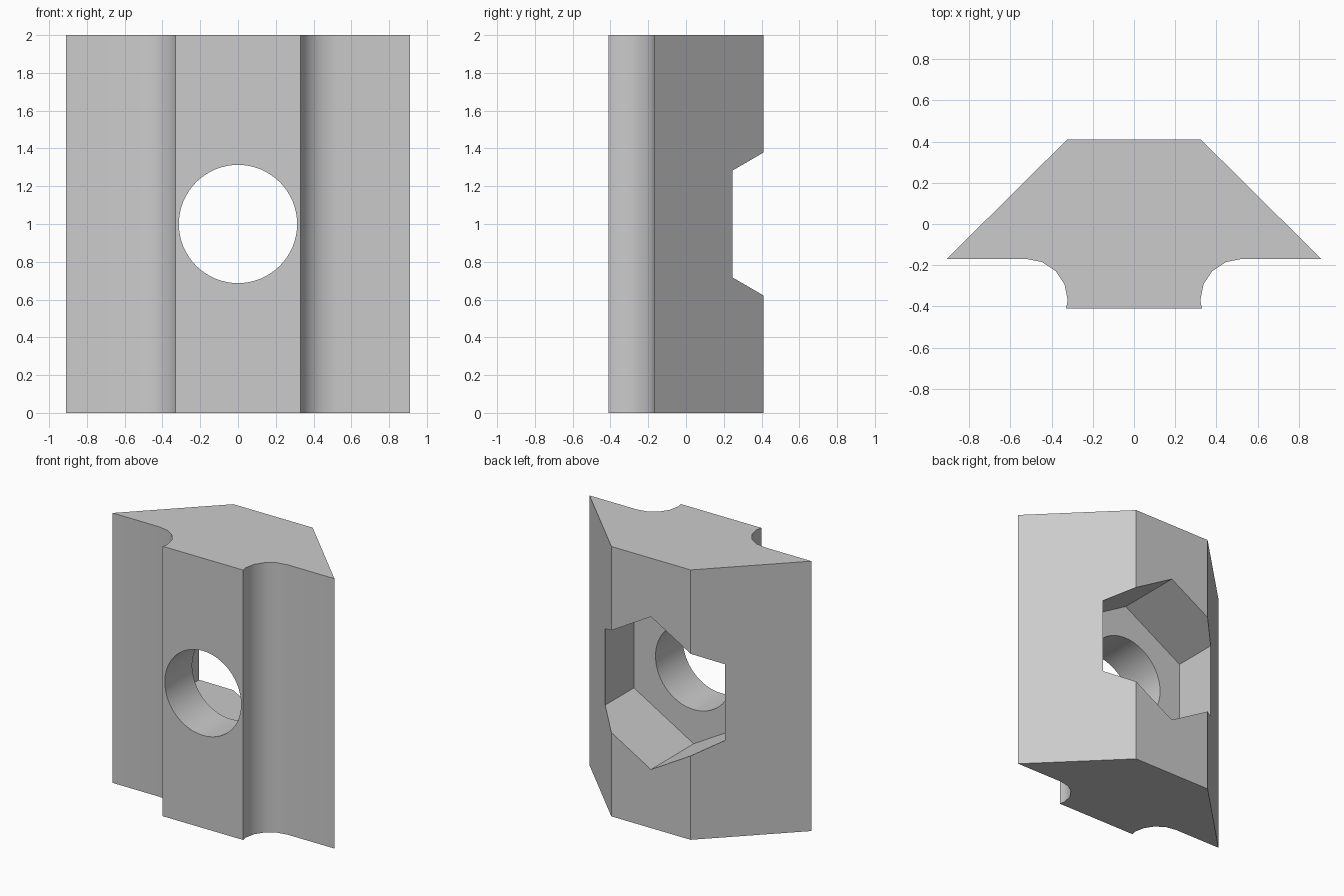
import bpy
import bmesh
from math import sin, cos, pi, radians
from mathutils import Vector

cube = bpy.data.objects.get("Cube")
if cube:
    bpy.data.objects.remove(cube, do_unlink=True)

HEIGHT = 2.0
BACK, SHOULDER, FRONT = 0.41, -0.17, -0.41
HOLE_RADIUS = 0.313
HEX_RADIUS = 0.566
POCKET_FLOOR = -0.09

# Single plain grey metal
metal = bpy.data.materials.new("grey metal")
metal.use_nodes = True
grey = (0.6, 0.6, 0.6, 1.0)
metal.diffuse_color = grey
metal.node_tree.nodes["Principled BSDF"].inputs["Base Color"].default_value = grey


def prism(name, outline, sweep):
    """Extrude a closed outline of 3D points along the sweep vector."""
    bm = bmesh.new()
    face = bm.faces.new([bm.verts.new(p) for p in outline])
    result = bmesh.ops.extrude_face_region(bm, geom=[face], use_keep_orig=True)
    moved = [g for g in result["geom"] if isinstance(g, bmesh.types.BMVert)]
    bmesh.ops.translate(bm, verts=moved, vec=Vector(sweep))
    bmesh.ops.recalc_face_normals(bm, faces=bm.faces)
    mesh = bpy.data.meshes.new(name)
    bm.to_mesh(mesh)
    bm.free()
    mesh.materials.append(metal)
    obj = bpy.data.objects.new(name, mesh)
    bpy.context.collection.objects.link(obj)
    return obj


def ring(radius, sides, y):
    """Upright polygon around the bore axis, with a corner at the top."""
    angles = [2 * pi * i / sides for i in range(sides)]
    return [(radius * sin(a), y, HEIGHT / 2 + radius * cos(a)) for a in angles]


def cut(target, cutter):
    cutter.hide_render = True
    mod = target.modifiers.new("cut", "BOOLEAN")
    mod.operation = "DIFFERENCE"
    mod.solver = "EXACT"
    mod.object = cutter
    bpy.context.view_layer.objects.active = target
    bpy.ops.object.modifier_apply(modifier=mod.name)
    bpy.data.objects.remove(cutter, do_unlink=True)


# Nut body: dovetail section with a rounded groove on each side of the neck
groove = [(0.522 + 0.2 * cos(radians(a)), -0.37 + 0.2 * sin(radians(a)))
          for a in (90, 112.5, 135, 157.5, 180)]
half = [(0.325, BACK), (0.91, SHOULDER)] + groove + [(0.33, FRONT)]
section = half + [(-x, y) for x, y in reversed(half)]
body = prism("slot_nut_body", [(x, y, 0) for x, y in section], (0, 0, HEIGHT))

# Hexagonal pocket from the back, then the round through hole
cut(body, prism("hex_pocket_cutter", ring(HEX_RADIUS, 6, POCKET_FLOOR), (0, 1, 0)))
cut(body, prism("bore_cutter", ring(HOLE_RADIUS, 64, -1), (0, 2, 0)))

# Smooth grooves and bore, crisp edges elsewhere
bpy.ops.object.select_all(action="DESELECT")
body.select_set(True)
bpy.context.view_layer.objects.active = body
bpy.ops.object.shade_smooth_by_angle(angle=radians(30))
